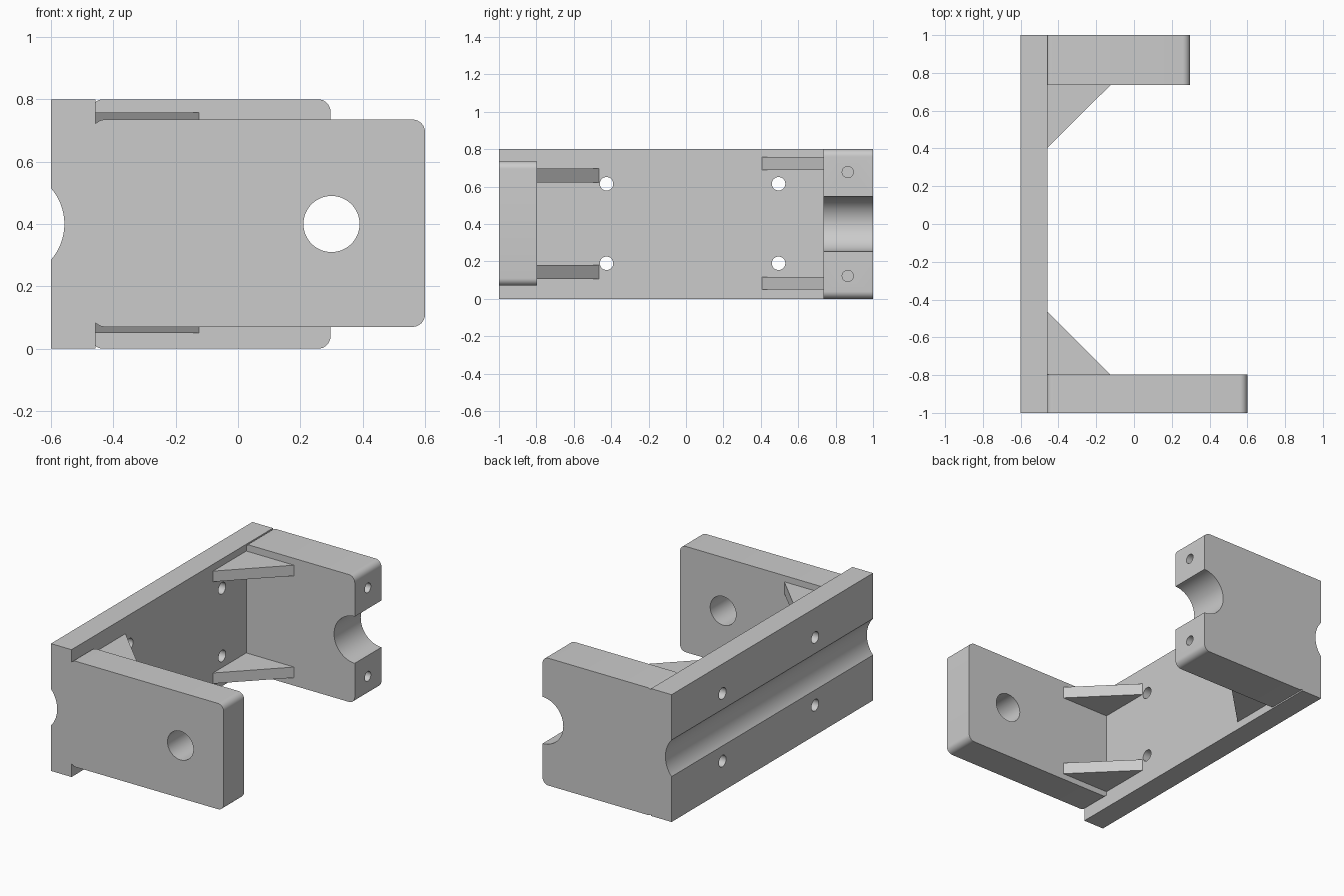
import bpy
import math
from mathutils import Matrix, Vector

if "Cube" in bpy.data.objects:
    bpy.data.objects.remove(bpy.data.objects["Cube"], do_unlink=True)

GREY = (0.6, 0.6, 0.6, 1.0)
grey = bpy.data.materials.new("plain_grey")
grey.use_nodes = True
grey.diffuse_color = GREY
grey.node_tree.nodes["Principled BSDF"].inputs["Base Color"].default_value = GREY


def prism(name, points, offset):
    """Extrude a planar outline along an offset vector."""
    offset = Vector(offset)
    base = [Vector(p) for p in points]
    n = len(base)
    faces = [tuple(range(n)), tuple(range(2 * n - 1, n - 1, -1))]
    faces += [(i, i + n, (i + 1) % n + n, (i + 1) % n) for i in range(n)]
    # flip the winding when the outline normal points along the extrusion
    if sum(((a.cross(b)) for a, b in zip(base, base[1:] + base[:1])), Vector()).dot(offset) > 0:
        faces = [tuple(reversed(f)) for f in faces]
    mesh = bpy.data.meshes.new(name)
    mesh.from_pydata(base + [p + offset for p in base], [], faces)
    mesh.materials.append(grey)
    obj = bpy.data.objects.new(name, mesh)
    bpy.context.collection.objects.link(obj)
    return obj


def rounded_arm(name, x0, x1, y0, y1, z0, z1, radius, steps=8):
    """Plate in the xz plane with four rounded corners."""
    corners = [(x1 - radius, z1 - radius), (x0 + radius, z1 - radius),
               (x0 + radius, z0 + radius), (x1 - radius, z0 + radius)]
    points = []
    for quarter, (cx, cz) in enumerate(corners):
        for i in range(steps + 1):
            a = math.pi / 2 * (quarter + i / steps)
            points.append((cx + radius * math.cos(a), y0, cz + radius * math.sin(a)))
    return prism(name, points, (0, y1 - y0, 0))


def drill(obj, centre, axis, radius, length, sides=64):
    """Cut a round hole through or into a part."""
    axis = Vector(axis)
    u = axis.orthogonal().normalized()
    v = axis.cross(u)
    turns = [2 * math.pi * i / sides for i in range(sides)]
    start = Vector(centre) - axis * length / 2
    cutter = prism("hole_cutter", [start + radius * (u * math.cos(a) + v * math.sin(a))
                                   for a in turns], axis * length)
    cutter.hide_render = True
    mod = obj.modifiers.new("hole", "BOOLEAN")
    mod.operation, mod.solver, mod.object = "DIFFERENCE", "EXACT", cutter
    select(obj)
    bpy.ops.object.modifier_apply(modifier=mod.name)
    bpy.data.objects.remove(cutter, do_unlink=True)


def select(obj):
    bpy.ops.object.select_all(action="DESELECT")
    obj.select_set(True)
    bpy.context.view_layer.objects.active = obj


WALL, BACK, MID = -0.457, -0.6, 0.4

# Base plate with a shallow round groove and four screw holes
plate = prism("base_plate", [(BACK, -1, 0), (WALL, -1, 0), (WALL, -1, 0.8), (BACK, -1, 0.8)],
              (0, 2, 0))
drill(plate, (-0.732, 0, MID), (0, 1, 0), 0.175, 2.4, 96)
for y in (-0.425, 0.495):
    for z in (0.19, 0.615):
        drill(plate, (-0.53, y, z), (1, 0, 0), 0.036, 0.4, 32)

# Front arm with a round through hole
front_arm = rounded_arm("front_arm", -0.467, 0.6, -1, -0.797, 0.07, 0.735, 0.04)
drill(front_arm, (0.3, -0.9, MID), (0, 1, 0), 0.09, 0.6)

# Back arm with a half-round saddle and two blind holes in its end
back_arm = rounded_arm("back_arm", -0.472, 0.297, 0.735, 1, 0, 0.8, 0.04)
drill(back_arm, (0.3, 0.87, MID), (0, 1, 0), 0.147, 0.6)
for side in (-1, 1):
    drill(back_arm, (0.297, 0.865, MID + 0.278 * side), (1, 0, 0), 0.03, 0.7, 32)

# Triangular gussets between the plate and each arm
gussets = []
for arm, y, tip, levels, thick in (("front", -0.797, -0.465, (0.107, 0.623), 0.073),
                                   ("back", 0.735, 0.405, (0.05, 0.69), 0.067)):
    for place, z in zip(("lower", "upper"), levels):
        outline = [(WALL, tip, z), (WALL, y, z), (-0.125, y, z)]
        gussets.append(prism(f"{arm}_{place}_gusset", outline, (0, 0, thick)))

# Smooth the curved walls and keep every edge sharp
for part in (plate, front_arm, back_arm):
    select(part)
    bpy.ops.object.shade_smooth_by_angle(angle=math.radians(30))
